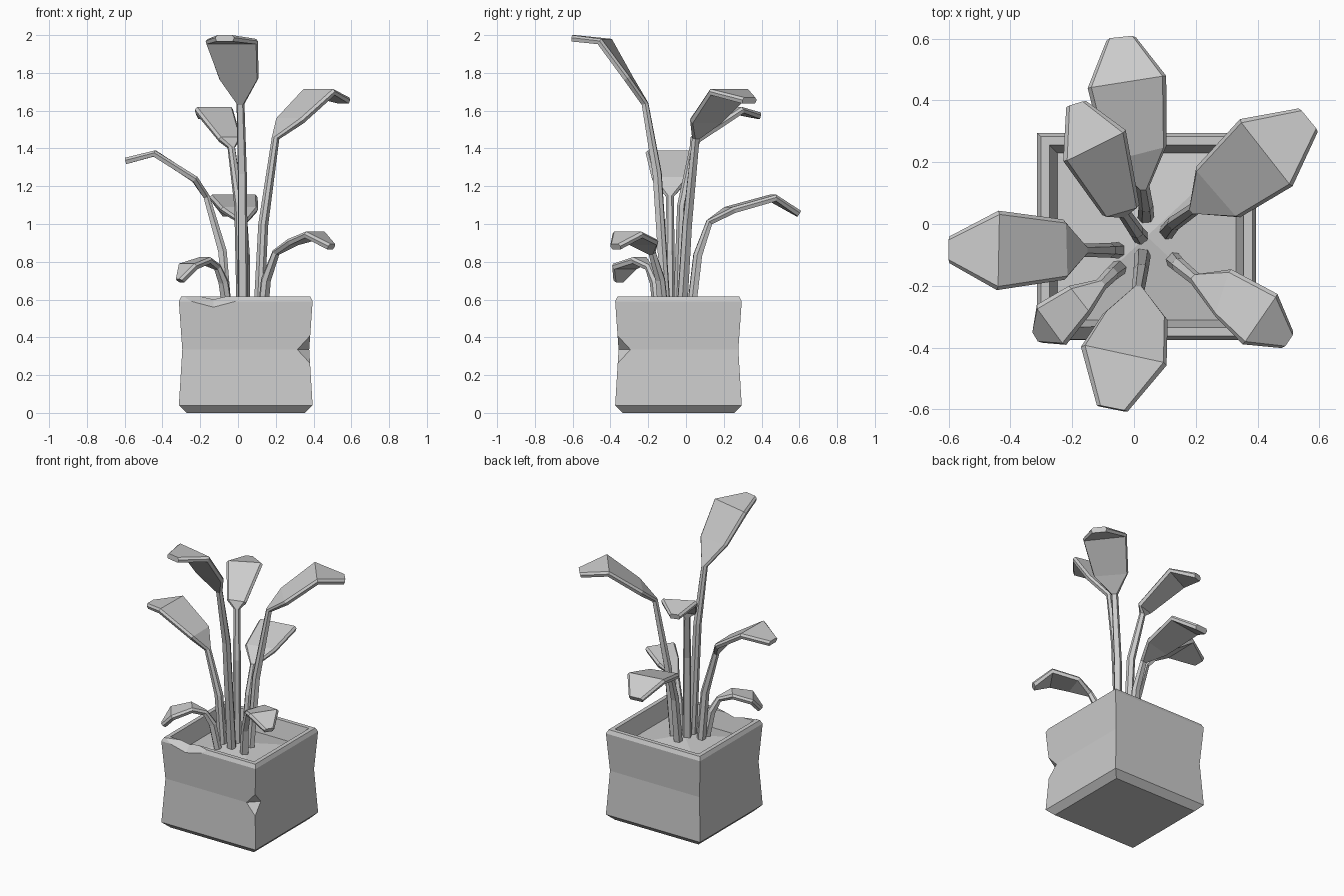
import bpy, bmesh
from mathutils import Vector, Matrix

if "Cube" in bpy.data.objects:
    bpy.data.objects.remove(bpy.data.objects["Cube"])

grey = bpy.data.materials.new("plain grey")
grey.use_nodes = True
GREY = (0.6, 0.6, 0.6, 1)
grey.diffuse_color = GREY
grey.node_tree.nodes["Principled BSDF"].inputs["Base Color"].default_value = GREY


def finish(name, bm):
    bmesh.ops.recalc_face_normals(bm, faces=bm.faces)
    mesh = bpy.data.meshes.new(name)
    bm.to_mesh(mesh)
    bm.free()
    mesh.materials.append(grey)
    obj = bpy.data.objects.new(name, mesh)
    bpy.context.collection.objects.link(obj)
    return obj


def loft(bm, rings):
    """Join equal rings of points with quads and cap both ends."""
    rings = [[bm.verts.new(p) for p in ring] for ring in rings]
    for a, b in zip(rings, rings[1:]):
        for i in range(len(a)):
            j = (i + 1) % len(a)
            bm.faces.new((a[i], a[j], b[j], b[i]))
    bm.faces.new(rings[0][::-1])
    return bm.faces.new(rings[-1])


# Pot: square shell with a pinched waist, chamfered rim and sunken soil
X0, X1, Y0, Y1 = -0.313, 0.395, -0.375, 0.295
PROFILE = [(0.04, 0), (0, 0.04), (0.018, 0.335), (0, 0.59), (0.012, 0.615),
           (0.04, 0.615), (0.065, 0.5)]      # inset, height
bm = bmesh.new()
soil = loft(bm, [[(X0 + d, Y0 + d, z), (X1 - d, Y0 + d, z),
                  (X1 - d, Y1 - d, z), (X0 + d, Y1 - d, z)] for d, z in PROFILE])
mound = bmesh.ops.poke(bm, faces=[soil])["verts"][0]
mound.co.z += 0.05
pot = finish("pot", bm)


def chip(spot, edge, out, length, depth):
    """Knock a V-shaped nick into an edge of the pot."""
    edge, out = Vector(edge).normalized(), Vector(out).normalized()
    across = edge.cross(out)
    ring = [edge * length, out * depth, -edge * length, -out * depth]
    bm = bmesh.new()
    loft(bm, [[Vector(spot) + p + across * s for p in ring] for s in (-0.2, 0.2)])
    cutter = finish("chip_cutter", bm)
    cutter.hide_render = True
    mod = pot.modifiers.new("chip", 'BOOLEAN')
    mod.operation, mod.solver, mod.object = 'DIFFERENCE', 'EXACT', cutter
    bpy.context.view_layer.objects.active = pot
    bpy.ops.object.modifier_apply(modifier=mod.name)
    bpy.data.objects.remove(cutter)


chip((X1, Y0, 0.335), (0, 0, 1), (1, -1, 0), 0.1, 0.07)
chip((-0.13, Y0, 0.6), (1, 0, 0), (0, -1, 1), 0.15, 0.03)


def leaf(name, stem, blade):
    """Loft a stalk (centre points) into a blade (left xy, right xy, height)."""
    heading = Vector(stem[-1]) - Vector(stem[0])
    side = Vector((heading.y, -heading.x, 0)).normalized()
    pairs = []
    for i, p in enumerate(stem):
        half = side * (0.027 - 0.003 * i)
        pairs.append((Vector(p) - half, Vector(p) + half))
    for lx, ly, rx, ry, z in blade:
        pairs.append((Vector((lx, ly, z)), Vector((rx, ry, z))))
    mids = [(l + r) / 2 for l, r in pairs]
    rings = []
    for i, (l, r) in enumerate(pairs):
        along = mids[min(i + 1, len(mids) - 1)] - mids[max(i - 1, 0)]
        across = (r - l).normalized()
        up = across.cross(along).normalized()
        thick = 0.045 if i < len(stem) - 1 else 0.034
        trim = across * 0.012
        # bevelled upper face, full-width rim, slightly narrower underside
        rings.append([l + trim, l - up * thick * 0.4, l + trim * 0.6 - up * thick,
                      r - trim * 0.6 - up * thick, r - up * thick * 0.4, r - trim])
    bm = bmesh.new()
    loft(bm, rings)
    return finish(name, bm)


leaf("back_leaf",
     [(0.04, 0, 0.5), (0.04, 0.04, 0.84), (0.03, 0.11, 1.02)],
     [(-0.09, 0.2, 0.107, 0.25, 1.09), (-0.15, 0.44, 0.104, 0.48, 1.155),
      (-0.09, 0.6, 0.006, 0.61, 1.07)])
leaf("tall_front_leaf",
     [(0.03, -0.08, 0.5), (0.025, -0.13, 1.27), (0.015, -0.2, 1.64)],
     [(0.11, -0.3, -0.1, -0.28, 1.78), (0.107, -0.45, -0.17, -0.39, 1.98),
      (-0.02, -0.605, -0.12, -0.585, 2)])
leaf("right_leaf",
     [(-0.03, -0.085, 0.5), (-0.06, -0.085, 0.86), (-0.15, -0.085, 1.15)],
     [(-0.215, -0.18, -0.22, 0.015, 1.25), (-0.44, -0.214, -0.435, 0.043, 1.39),
      (-0.6, -0.127, -0.6, -0.04, 1.35)])
leaf("back_right_leaf",
     [(0.035, -0.06, 0.5), (0.02, -0.04, 1.1), (-0.025, 0.025, 1.41)],
     [(-0.227, 0.2, -0.02, 0.3, 1.62)] and
     [(-0.1, 0.02, 0.02, 0.055, 1.46), (-0.227, 0.2, -0.025, 0.3, 1.62),
      (-0.22, 0.38, -0.155, 0.4, 1.59)])
leaf("back_left_leaf",
     [(0.09, -0.04, 0.5), (0.115, -0.01, 1), (0.185, 0.04, 1.46)],
     [(0.195, 0.18, 0.337, 0.016, 1.56), (0.34, 0.337, 0.51, 0.12, 1.715),
      (0.535, 0.376, 0.597, 0.3, 1.67)])
leaf("front_left_leaf",
     [(0.11, -0.1, 0.5), (0.13, -0.12, 0.71), (0.19, -0.17, 0.86)],
     [(0.31, -0.145, 0.26, -0.3, 0.92), (0.465, -0.227, 0.353, -0.39, 0.96),
      (0.52, -0.35, 0.483, -0.405, 0.895)])
leaf("front_right_leaf",
     [(-0.03, -0.125, 0.5), (-0.06, -0.15, 0.7), (-0.1, -0.19, 0.785)],
     [(-0.14, -0.29, -0.21, -0.2, 0.825), (-0.225, -0.395, -0.32, -0.265, 0.79),
      (-0.305, -0.39, -0.335, -0.34, 0.71)])
